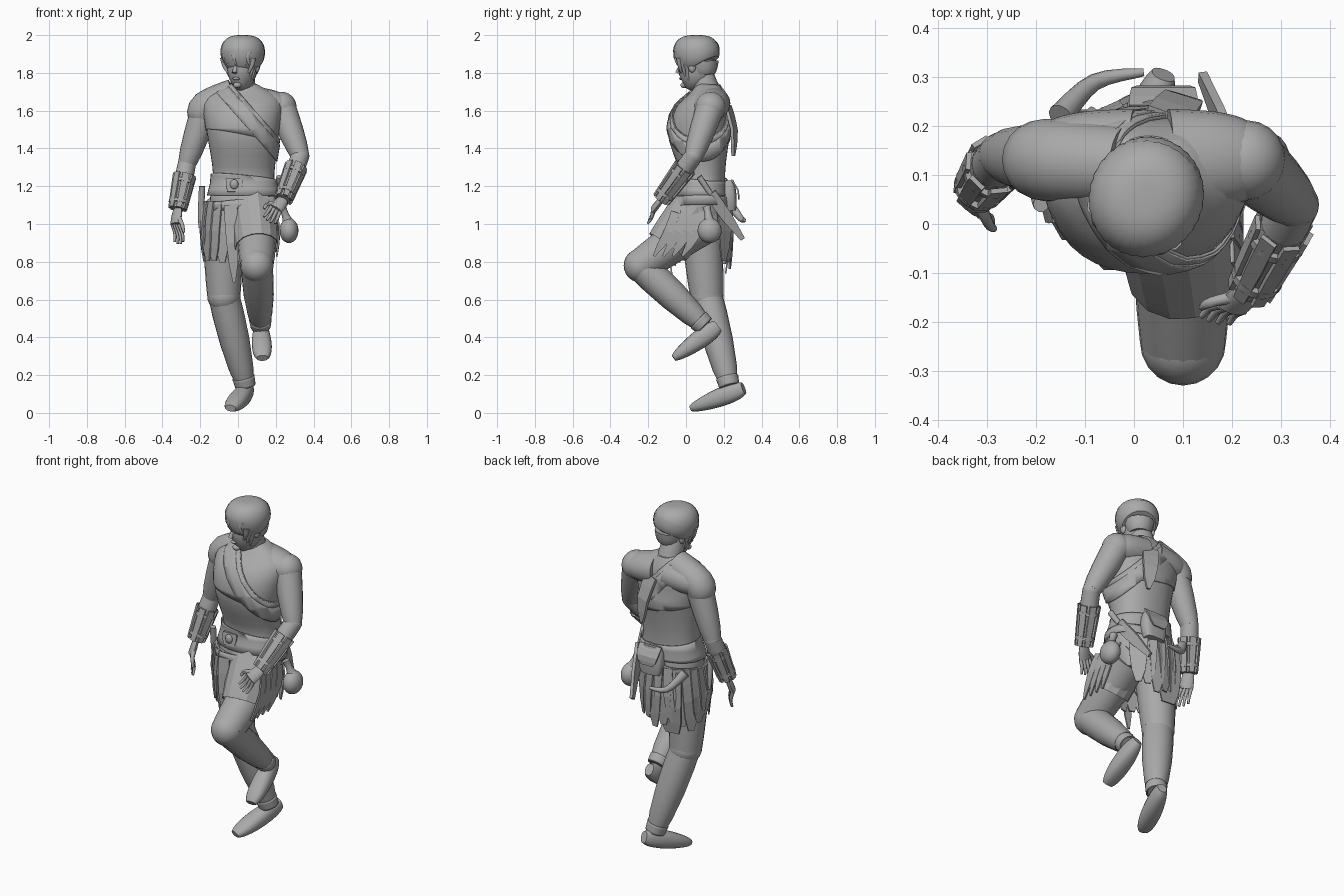
import bpy, bmesh, math, random
from mathutils import Vector

random.seed(4)
old = bpy.data.objects.get("Cube")
if old:
    bpy.data.objects.remove(old, do_unlink=True)

grey = (.4, .4, .4, 1)
stone = bpy.data.materials.new("stone grey")
stone.use_nodes = True
stone.diffuse_color = grey
stone.node_tree.nodes["Principled BSDF"].inputs["Base Color"].default_value = grey
X, Y, Z = Vector((1, 0, 0)), Vector((0, 1, 0)), Vector((0, 0, 1))


def finish(name, bm, smooth=True, thick=0):
    bmesh.ops.recalc_face_normals(bm, faces=bm.faces)
    mesh = bpy.data.meshes.new(name)
    bm.to_mesh(mesh)
    bm.free()
    mesh.materials.append(stone)
    for face in mesh.polygons:
        face.use_smooth = smooth
    if smooth:
        mesh.set_sharp_from_angle(angle=math.radians(45))
    part = bpy.data.objects.new(name, mesh)
    bpy.context.collection.objects.link(part)
    if thick:
        part.modifiers.new("thickness", "SOLIDIFY").thickness = thick


def refine(points, steps=4):
    """Smooth curve through the points, whatever their dimension."""
    points = [Vector(p) for p in points]
    last = len(points) - 1
    result = []
    for i in range(last):
        a, b = points[i], points[i + 1]
        leave = (b - points[max(i - 1, 0)]) / 2
        arrive = (points[min(i + 2, last)] - a) / 2
        for step in range(steps):
            t = step / steps
            ease = t * t * (3 - 2 * t)
            result.append(a + (b - a) * ease + leave * t * (1 - t) ** 2 - arrive * t * t * (1 - t))
    return result + [points[last]]


def skin(name, rows, side=X, n=20, square=1, caps=True, smooth=True, cuts=(), thick=0, flute=0):
    """Join oval rings; each row is centre, half width along side, half depth."""
    bm = bmesh.new()
    rings = []
    stretch, phase = (math.sqrt(2), math.pi / 4) if n == 4 else (1, 0)
    centres = [Vector(row[0]) for row in rows]
    for i, (centre, width, depth) in enumerate(rows):
        along = (centres[min(i + 1, len(rows) - 1)] - centres[max(i - 1, 0)]).normalized()
        u = (Vector(side) - along * along.dot(side)).normalized()
        v = along.cross(u)
        ring = []
        for k in range(n):
            angle = phase + math.tau * k / n
            grow = stretch * (1 + flute * (-1) ** k)
            c, s = (math.copysign(abs(q) ** square, q) for q in (math.cos(angle), math.sin(angle)))
            ring.append(bm.verts.new(centres[i] + u * width * grow * c + v * depth * grow * s))
        rings.append(ring)
    for low, high in zip(rings, rings[1:]):
        for k in range(n):
            j = (k + 1) % n
            bm.faces.new((low[k], low[j], high[j], high[k]))
    if caps:
        bm.faces.new(rings[0])
        bm.faces.new(rings[-1])
    for point, normal in cuts:
        bmesh.ops.bisect_plane(bm, geom=bm.verts[:] + bm.edges[:] + bm.faces[:],
                               plane_co=point, plane_no=normal, clear_outer=True)
    finish(name, bm, smooth, thick)


def limb(name, points, start, end, bulge=0, flat=1, **options):
    """Tapered tube with an optional swelling in the middle."""
    path = refine(points)
    rows = []
    for i, p in enumerate(path):
        t = i / (len(path) - 1)
        r = start + (end - start) * t + bulge * math.sin(math.pi * t)
        rows.append((p, r, r * flat))
    skin(name, rows, **options)


def strip(name, points, width, side, thick=.004, tip=.2):
    """Flat cloth or leather piece that narrows towards its end."""
    path = refine(points, 2)
    last = len(path) - 1
    skin(name, [(p, width * (1 - (1 - tip) * (i / last) ** 3), thick) for i, p in enumerate(path)],
         side=side, n=4, smooth=False)


def ball(name, centre, size):
    bm = bmesh.new()
    bmesh.ops.create_uvsphere(bm, u_segments=20, v_segments=12, radius=1)
    bmesh.ops.scale(bm, vec=size, verts=bm.verts)
    bmesh.ops.translate(bm, vec=centre, verts=bm.verts)
    finish(name, bm)


# Joints
hip_r, knee_r, ankle_r = Vector((-.08, .08, 1)), Vector((-.075, .11, .62)), Vector((.04, .23, .14))
hip_l, knee_l, ankle_l = Vector((.1, .08, 1)), Vector((.1, -.24, .78)), Vector((.12, .1, .46))
shoulder_r, elbow_r, wrist_r = Vector((-.17, .13, 1.62)), Vector((-.27, .14, 1.32)), Vector((-.32, .07, 1.08))
shoulder_l, elbow_l, wrist_l = Vector((.23, .13, 1.62)), Vector((.33, .04, 1.36)), Vector((.24, -.13, 1.13))

# Torso: height, centre depth, half width, half depth
torso = refine([(.92, .09, .13, .11), (1.1, .08, .18, .13), (1.26, .09, .155, .11),
                (1.5, .07, .19, .16), (1.65, .11, .2, .11), (1.74, .12, .07, .06)])


def body(name, grow=0, **options):
    skin(name, [((.03, y, z), w + grow, d + grow) for z, y, w, d in torso], n=36, square=.9, **options)


def wrap(name, grow, *cuts):
    body(name, grow, caps=False, cuts=cuts, thick=.006)


body("torso")
limb("neck", [(.03, .12, 1.68), (.02, .07, 1.83)], .07, .06)

# Clothing cut from the torso form
slope = Vector((.75, 0, .66))
collar = Vector((-.05, 0, 1.76))
wrap("tunic", .007, (collar, slope), (Z * 1.2, -Z))
wrap("chest_wrap", .012, (collar, slope), (Z * 1.47, (-.2, -.1, -1)))
wrap("sash", .016, (collar - slope * .02, slope), (collar - slope * .09, -slope))
wrap("waist_wrap", .014, (Z * 1.26, (.1, .1, 1)), (Z * 1.15, -Z))
wrap("belt", .024, (Z * 1.13, (-.1, 0, 1)), (Z * 1.08, (.1, 0, -1)))
limb("shoulder_drape", [(-.02, .12, 1.69), shoulder_r, shoulder_r.lerp(elbow_r, .2)], .08, .074, .008, side=Y)
strip("back_drape", [(.07, .22, 1.63), (.1, .255, 1.5), (.11, .25, 1.36)], .045, (1, -.3, 0), .008)


# Legs and blunt shoes
def leg(name, hip, knee, ankle, heel, toe):
    limb(name + "_thigh", [hip, knee], .115, .088)
    ball(name + "_knee", knee, (.088, .09, .09))
    limb(name + "_shin", [knee, ankle], .082, .045, .016)
    cuff = ankle.lerp(knee, .1)
    limb(name + "_cuff", [cuff, ankle], .06, .054, caps=False, thick=.006)
    heel, toe = Vector(heel), Vector(toe)
    rows = []
    for i in range(17):
        t = i / 16
        end = math.sin(math.pi * (.04 + .93 * t)) ** .3
        rows.append((heel.lerp(toe, t), (.045 + .014 * t) * end, (.06 - .024 * t) * end))
    skin(name + "_shoe", rows, square=.85)


leg("right", hip_r, knee_r, ankle_r, (.06, .305, .13), (-.04, .03, .025))
leg("left", hip_l, knee_l, ankle_l, (.12, .17, .46), (.13, -.065, .29))


# Arms blended into the torso, plated bracers and hands
def arm(name, root, shoulder, elbow, wrist, knuckle, tip, across, thumb):
    limb(name + "_shoulder_blade", [root, root.lerp(shoulder, .6), shoulder], .105, .082, .006, flat=.85, side=Y)
    ball(name + "_shoulder", shoulder, (.08, .082, .08))
    limb(name + "_upper_arm", [shoulder, elbow], .076, .048, .006)
    ball(name + "_elbow", elbow, (.048, .048, .048))
    limb(name + "_forearm", [elbow, wrist], .048, .03, .008)
    top, low = elbow.lerp(wrist, .26), elbow.lerp(wrist, 1)
    axis = (low - top).normalized()
    limb(name + "_bracer", [top, low], .05, .038, n=14)
    u = axis.orthogonal().normalized()
    v = axis.cross(u)
    for k in range(7):
        angle = math.tau * k / 7
        out = u * math.cos(angle) + v * math.sin(angle)
        strip(name + "_plate", [top + out * .056, low + out * .044], .018, axis.cross(out), .005, .75)
    for place, r in ((.2, .06), (.8, .054)):
        p = top.lerp(low, place)
        limb(name + "_strap", [p - axis * .009, p + axis * .009], r, r, n=14)
    knuckle, tip, across = Vector(knuckle), Vector(tip), Vector(across).normalized()
    reach = tip - knuckle
    limb(name + "_palm", [wrist, knuckle], .028, .036, .004, flat=.5, side=across, n=12)
    for i in (-1.5, -.5, .5, 1.5):
        start = knuckle + across * i * .018
        end = tip + across * i * .023 - reach * abs(i) * .1
        bend = start.lerp(end, .55) + across.cross(reach) * .08
        limb(name + "_finger", [start, bend, end], .011, .006, side=across, n=8)
    limb(name + "_thumb", [wrist.lerp(knuckle, .35), knuckle + across * thumb * .05,
                           knuckle + reach * .4 + across * thumb * .055], .015, .007, side=across.cross(reach), n=8)


arm("right", Vector((0, .13, 1.64)), shoulder_r, elbow_r, wrist_r, (-.33, .04, 1), (-.31, .02, .89), (.6, -.7, 0), 1)
arm("left", Vector((.07, .13, 1.64)), shoulder_l, elbow_l, wrist_l, (.2, -.17, 1.08), (.16, -.2, 1.01), (.8, -.2, -.5), -1)

# Head, turned a little to its right
forward = Vector((-.4, -.9, 0)).normalized()
across = forward.cross(-Z)
centre = Vector((.025, .055, 1.88))


def head(f, s, z):
    return centre + forward * f + across * s + Z * z


face = [(head(.045 * t * t, 0, -.165 * t), .062 * (1 - t ** 4) + .016, .08 * (1 - t ** 4) + .016)
        for t in (0, .25, .5, .7, .85, .95, 1)]
skin("face", face, side=across)
dome = [math.radians(a) for a in range(-48, 90, 6)]
skin("hair", [(head(.05 * min(0, math.sin(a)), 0, .03 + .09 * math.sin(a)),
               .116 * math.cos(a) ** .65, .124 * math.cos(a) ** .65) for a in dome],
     side=across, n=64, flute=.008)
limb("nape_hair", [head(-.04, 0, -.02), head(-.045, 0, -.09)], .08, .055, .005, side=across, n=32, flute=.02)
limb("nose", [head(.085, 0, -.03), head(.108, 0, -.08)], .008, .013, side=across, n=10)
ball("lips", head(.085, 0, -.11), (.02, .014, .008))
ball("chin", head(.07, 0, -.145), (.022, .02, .016))
for s in (-1, 1):
    ball("ear", head(-.01, s * .078, -.05), (.014, .02, .028))
    ball("brow", head(.08, s * .033, -.035), (.025, .016, .009))
    for f in (.02, .04, .06):
        limb("side_lock", [head(f, s * .085, 0), head(f, s * .08, -.04), head(f, s * .06, -.14 + f)],
             .02, .005, side=forward, n=8)
for i in range(-3, 4):
    back = abs(i) * .008
    limb("fringe_lock", [head(.1 - back, i * .023, .03), head(.112 - back, i * .022, 0),
                         head(.1 - back, i * .022 + .008, -.04)], .02, .004, side=across, n=8)

# Ragged skirt: under layer, hanging strips, back flap and cloth over the raised thigh
waist = Vector((.01, .088, 1.12))
limb("skirt", [waist, waist - Z * .24], .19, .19, flat=.72, n=22, caps=False, smooth=False,
     thick=.006, cuts=[((.03, 0, .96), (.8, -.5, -.7))])
for degrees in range(50, 290, 16):
    a = math.radians(degrees)
    out = Vector((math.cos(a), math.sin(a), 0))
    rim = waist + Vector((out.x * .19, out.y * .14, 0))
    drop = Z * (.25 + .12 * abs(out.y) + random.uniform(-.05, .05))
    strip("skirt_strip", [rim, rim + out * .015 - drop / 2, rim + out * .005 - drop], .052, out.cross(Z), tip=.3)
strip("front_tatter", [(-.04, -.07, 1.1), (-.03, -.09, .9), (-.02, -.07, .69)], .035, X)
strip("back_flap", [(-.04, .22, 1.1), (-.05, .23, .9), (-.06, .21, .74)], .085, X, tip=.5)
limb("thigh_cloth", [(.075, .06, 1.09), (.09, -.03, .97), hip_l.lerp(knee_l, .55)], .132, .116, flat=1.06, n=14,
     caps=False, smooth=False, thick=.005)
for i in range(4):
    top = Vector((.2, .1 - i * .05, 1.06))
    strip("thigh_strip", [top, top + Vector((.02, -.04, -.1)), top + Vector((.005, -.12, -.23))], .03, (0, 1, -.5))

# Belt gear
ball("round_pouch", (.27, .125, .965), (.05, .064, .066))
limb("pouch_neck", [(.265, .125, 1.01), (.235, .11, 1.09)], .032, .022, -.008, n=12)
limb("back_pouch", [(.06, .235, 1.07), (.06, .225, 1.23)], .06, .055, .018, flat=.5, square=.6)
strip("pouch_flap", [(.06, .24, 1.235), (.06, .275, 1.18), (.06, .278, 1.13)], .07, X, tip=.5)
strip("knife_sheath", [(.21, .13, 1.16), (.14, .3, .92)], .032, (0, .7, .45), .009, .4)
limb("knife_grip", [(.21, .13, 1.16), (.22, .07, 1.25)], .014, .017, n=10)
limb("curved_horn", [(-.15, .22, 1.12), (-.08, .29, 1.03), (.02, .31, 1.02)], .027, .008, side=Z, n=12)
limb("right_hip_knife", [(-.19, .04, 1.2), (-.2, .07, .98)], .016, .009, .004, n=10)
strip("buckle_plate", [(-.02, -.04, 1.24), (-.02, -.05, 1.17)], .045, X, .008, .8)
ball("buckle_boss", (-.02, -.056, 1.21), (.022, .014, .026))
